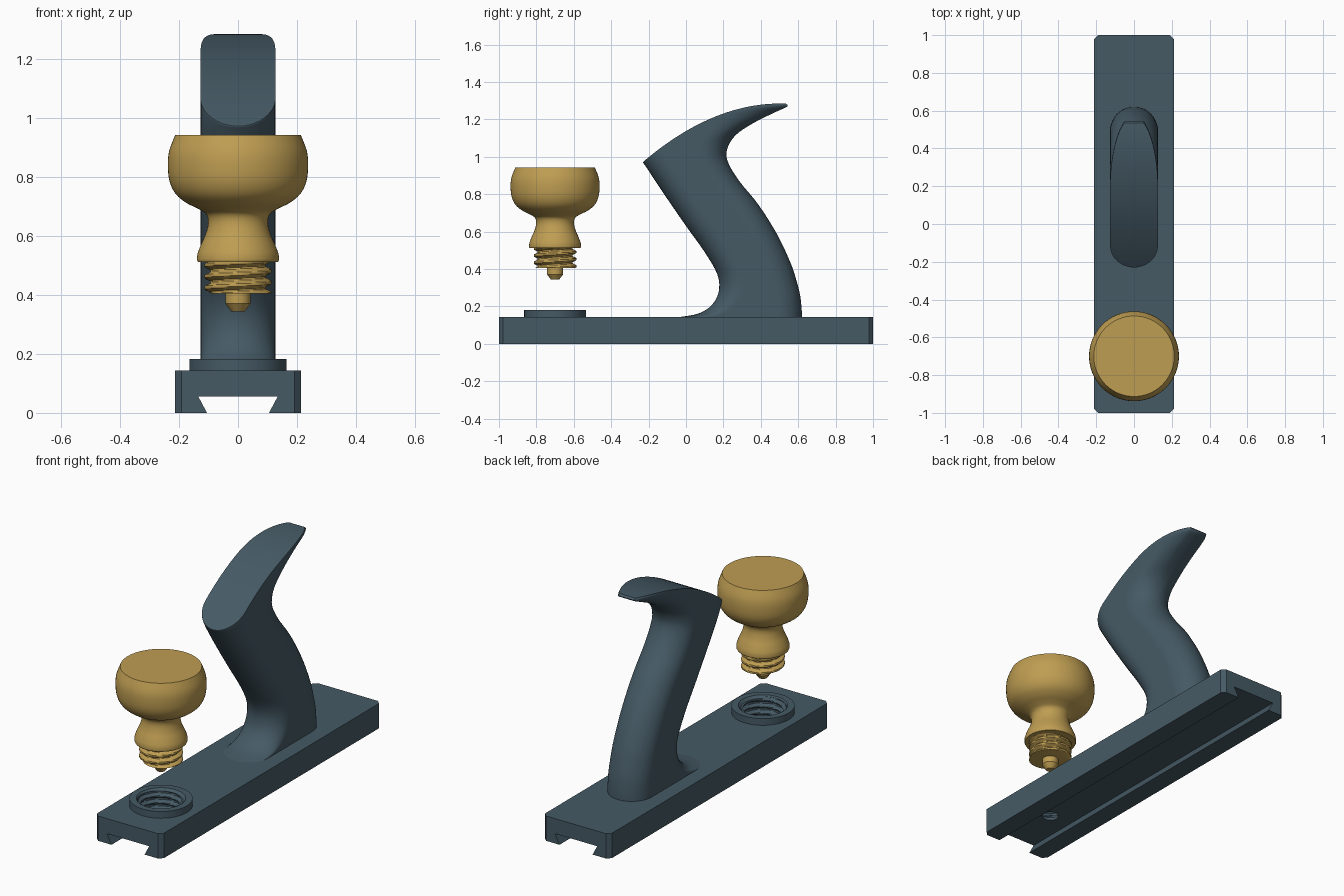
import bpy, bmesh, math
from mathutils import Vector

if "Cube" in bpy.data.objects:
    bpy.data.objects.remove(bpy.data.objects["Cube"])

KNOB_Y = -0.70


def material(name, rgb):
    m = bpy.data.materials.new(name)
    m.diffuse_color = (*rgb, 1)
    m.use_nodes = True
    m.node_tree.nodes["Principled BSDF"].inputs["Base Color"].default_value = m.diffuse_color
    return m


BLUE = material("blue_grey", (0.060, 0.102, 0.130))
GOLD = material("golden_wood", (0.52, 0.34, 0.085))


def finish(name, bm, mat, angle=35):
    bmesh.ops.remove_doubles(bm, verts=bm.verts, dist=1e-5)
    bmesh.ops.recalc_face_normals(bm, faces=bm.faces)
    me = bpy.data.meshes.new(name)
    bm.to_mesh(me)
    bm.free()
    ob = bpy.data.objects.new(name, me)
    bpy.context.collection.objects.link(ob)
    me.materials.append(mat)
    smooth(ob, angle)
    return ob


def smooth(ob, angle):
    bpy.ops.object.select_all(action='DESELECT')
    ob.select_set(True)
    bpy.context.view_layer.objects.active = ob
    bpy.ops.object.shade_smooth_by_angle(angle=math.radians(angle))


def spline(rows, steps):
    """Catmull-Rom interpolation through rows of numbers."""
    rows = [Vector(r) for r in rows]
    out = []
    for i in range(len(rows) - 1):
        a, b, c, d = (rows[min(max(i + k, 0), len(rows) - 1)] for k in (-1, 0, 1, 2))
        for j in range(steps):
            t = j / steps
            out.append(0.5 * (2 * b + (c - a) * t + (2 * a - 5 * b + 4 * c - d) * t * t
                              + (3 * b - a - 3 * c + d) * t ** 3))
    return out + [rows[-1]]


def bridge(bm, rings):
    for r0, r1 in zip(rings, rings[1:]):
        n = len(r0)
        for i in range(n):
            bm.faces.new((r0[i], r0[(i + 1) % n], r1[(i + 1) % n], r1[i]))


def round_solid(name, levels, radius, mat, seg=64, angle=35):
    """Closed solid around the knob axis; radius(z index, angle) gives its surface."""
    bm = bmesh.new()
    rings = []
    for k, z in enumerate(levels):
        ring = []
        for i in range(seg):
            a = 2 * math.pi * i / seg
            r = radius(k, a)
            ring.append(bm.verts.new((r * math.cos(a), KNOB_Y + r * math.sin(a), z)))
        rings.append(ring)
    bridge(bm, rings)
    bm.faces.new(rings[0])
    bm.faces.new(rings[-1])
    return finish(name, bm, mat, angle)


def lathe(name, profile, mat, angle=35):
    return round_solid(name, [p[1] for p in profile], lambda k, a: profile[k][0], mat, 64, angle)


def threaded(name, z0, z1, core, crest, mat, pitch=0.038):
    """Screw thread with trapezoid ridges."""
    n = round((z1 - z0) / pitch * 10)
    levels = [z0 + (z1 - z0) * k / n for k in range(n + 1)]

    def radius(k, a):
        u = ((levels[k] - z0) / pitch - a / (2 * math.pi)) % 1
        ridge = min(max(abs(2 * u - 1) * 2 - 0.4, 0), 1)
        return core + (crest - core) * ridge
    return round_solid(name, levels, radius, mat)


def boolean(ob, other, op):
    mod = ob.modifiers.new("cut", 'BOOLEAN')
    mod.operation, mod.object, mod.solver = op, other, 'EXACT'
    bpy.context.view_layer.objects.active = ob
    bpy.ops.object.modifier_apply(modifier=mod.name)
    bpy.data.objects.remove(other)


# Base bar with a dovetail groove underneath and clipped vertical corners
bm = bmesh.new()
half = [(0.105, 0), (0.213, 0), (0.213, 0.143)]
outline = half + [(-x, z) for x, z in reversed(half)] + [(-0.135, 0.056), (0.135, 0.056)]
ends = [[bm.verts.new((x, y, z)) for x, z in outline] for y in (-1, 1)]
bridge(bm, ends)
for e in ends:
    bm.faces.new(e)
bmesh.ops.recalc_face_normals(bm, faces=bm.faces)
corners = [e for e in bm.edges if all(abs(v.co.x) > 0.2 for v in e.verts)
           and abs(e.verts[0].co.z - e.verts[1].co.z) > 0.1]
bmesh.ops.bevel(bm, geom=corners, offset=0.022, offset_type='OFFSET', segments=1,
                affect='EDGES')
base = finish("base", bm, BLUE, 30)

# Raised collar, threaded socket and small pilot hole
boolean(base, lathe("collar", [(0.165, 0.10), (0.165, 0.182)], BLUE), 'UNION')
boolean(base, threaded("socket_cutter", 0.072, 0.20, 0.104, 0.122, BLUE), 'DIFFERENCE')
boolean(base, lathe("rim_cutter", [(0.115, 0.168), (0.134, 0.187)], BLUE), 'DIFFERENCE')
boolean(base, lathe("pilot_cutter", [(0.044, 0.02), (0.044, 0.09)], BLUE), 'DIFFERENCE')
smooth(base, 30)

# Handle sections: front y, z / back y, z / back rounding length / tip cut / bulge
sections = [
    (-0.04, 0.142, 0.620, 0.142, 0.127, 0, 0),
    (0.07, 0.163, 0.618, 0.19, 0.127, 0, 0),
    (0.14, 0.21, 0.610, 0.26, 0.127, 0, 0),
    (0.175, 0.28, 0.590, 0.34, 0.127, 0, 0),
    (0.168, 0.37, 0.560, 0.43, 0.127, 0, 0),
    (0.10, 0.49, 0.490, 0.58, 0.127, 0, 0),
    (0.00, 0.63, 0.390, 0.74, 0.127, 0, 0),
    (-0.10, 0.775, 0.285, 0.87, 0.127, 0, 0),
    (-0.165, 0.872, 0.225, 0.97, 0.13, 0, 0),
    (-0.195, 0.918, 0.220, 1.04, 0.15, 0.05, 0),
    (-0.213, 0.945, 0.265, 1.115, 0.20, 0.15, 0.01),
    (-0.222, 0.958, 0.360, 1.18, 0.27, 0.25, 0.03),
    (-0.228, 0.966, 0.470, 1.235, 0.34, 0.35, 0.06),
    (-0.230, 0.969, 0.540, 1.268, 0.38, 0.40, 0.08),
    (-0.230, 0.972, 0.535, 1.284, 0.38, 0.40, 0.085),
]
W, NF, NS, NB = 0.127, 10, 10, 14
bm = bmesh.new()
rings = []
for fy, fz, by, bz, back, cut, bulge in spline(sections, 4):
    length = math.hypot(by - fy, bz - fz)
    f, b = W / length, back / length
    pts = []  # (half width, position along the section)
    for i in range(NF):
        a = math.pi / 2 * i / NF
        pts.append((W * math.sin(a), f * (1 - math.cos(a))))
    for i in range(NS):
        pts.append((W, f + (1 - f - b) * i / NS))
    last = math.acos(max(min(cut, 1), 0))
    for i in range(NB + 1):
        a = last * i / NB
        pts.append((W * math.cos(a), 1 - b + b * math.sin(a) / math.sin(last)))
    pos = [(x, fy + (by - fy) * s, fz + (bz - fz) * s + bulge * 4 * s * (1 - s))
           for x, s in pts]
    rings.append([bm.verts.new(p) for p in pos]
                 + [bm.verts.new((-x, y, z)) for x, y, z in reversed(pos)])
bridge(bm, rings)
# Top and bottom surfaces, closed by strips running across the handle
for ring in (rings[0], rings[-1]):
    n = len(ring)
    for i in range(n // 2 - 1):
        bm.faces.new((ring[i], ring[i + 1], ring[n - 2 - i], ring[n - 1 - i]))
finish("handle", bm, BLUE, 40)

# Front knob: turned body with flat top
curve = [(0.139, 0.518), (0.137, 0.54), (0.125, 0.572), (0.110, 0.606), (0.101, 0.645),
         (0.108, 0.674), (0.135, 0.692), (0.175, 0.712), (0.211, 0.742), (0.232, 0.785),
         (0.238, 0.84), (0.233, 0.89), (0.213, 0.942)]
profile = [(0.136, 0.512)] + [tuple(p) for p in spline(curve, 4)]
lathe("knob", profile, GOLD)

# Threaded stud and pointed pin below the knob
threaded("knob_thread", 0.405, 0.52, 0.094, 0.114, GOLD)
lathe("knob_pin", [(0.022, 0.343), (0.043, 0.371), (0.043, 0.41)], GOLD)
